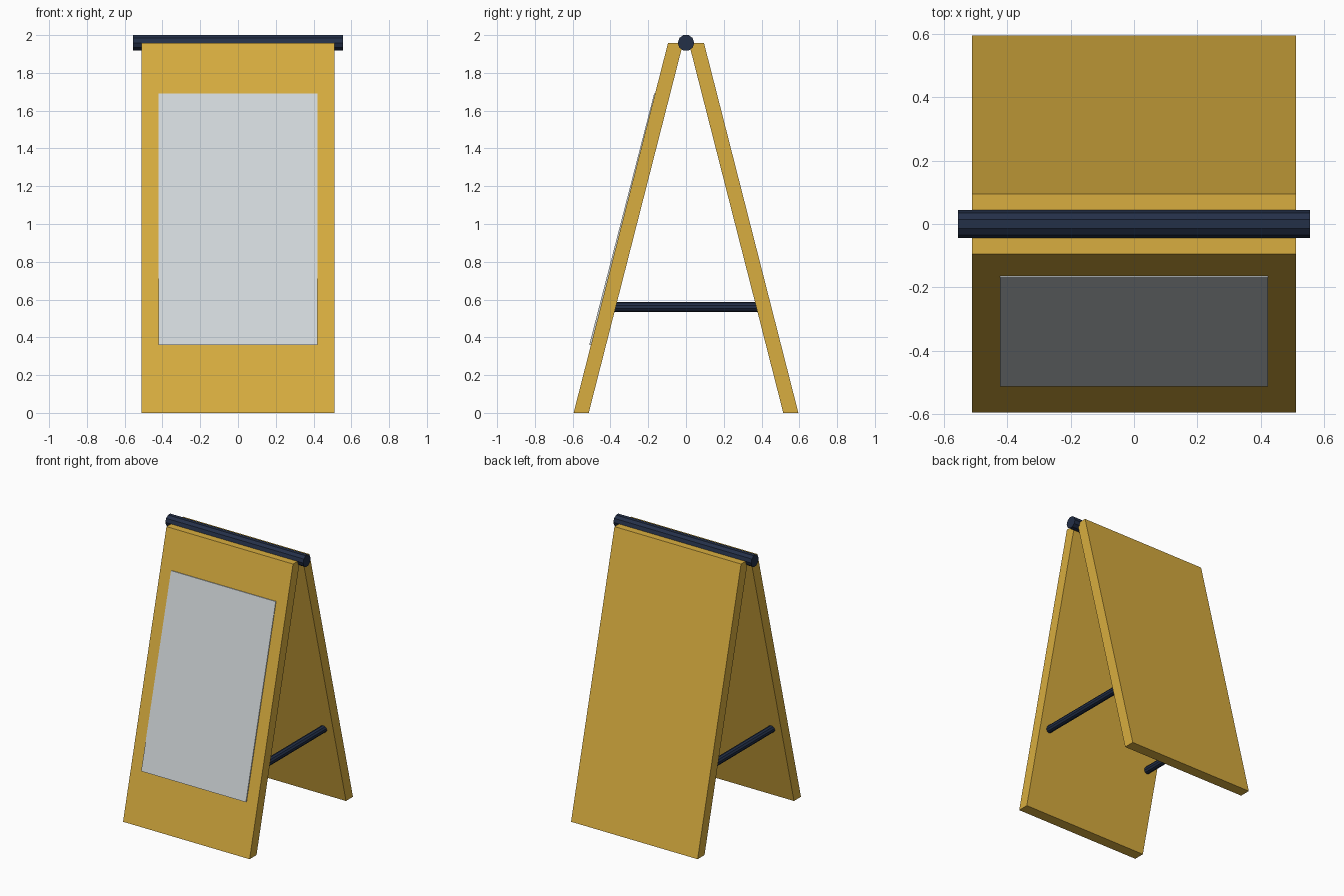
import bpy
import bmesh
from math import pi

cube = bpy.data.objects.get("Cube")
if cube:
    bpy.data.objects.remove(cube, do_unlink=True)


def make_material(name, rgb):
    mat = bpy.data.materials.new(name)
    mat.use_nodes = True
    color = (*rgb, 1)
    mat.diffuse_color = color
    mat.node_tree.nodes["Principled BSDF"].inputs["Base Color"].default_value = color
    return mat


yellow = make_material("golden yellow", (0.69, 0.42, 0.05))
navy = make_material("dark navy", (0.017, 0.029, 0.064))
pale = make_material("pale grey", (0.65, 0.69, 0.71))


def extrude_profile(name, profile, half_width, mat):
    """Sweep a (y, z) outline along x, centred on x = 0."""
    bm = bmesh.new()
    face = bm.faces.new([bm.verts.new((-half_width, y, z)) for y, z in profile])
    swept = bmesh.ops.extrude_face_region(bm, geom=[face])
    verts = [g for g in swept["geom"] if isinstance(g, bmesh.types.BMVert)]
    bmesh.ops.translate(bm, verts=verts, vec=(2 * half_width, 0, 0))
    bmesh.ops.recalc_face_normals(bm, faces=bm.faces)
    mesh = bpy.data.meshes.new(name)
    bm.to_mesh(mesh)
    bm.free()
    mesh.materials.append(mat)
    obj = bpy.data.objects.new(name, mesh)
    bpy.context.collection.objects.link(obj)


def rod(name, radius, length, location, rotation):
    bpy.ops.mesh.primitive_cylinder_add(vertices=10, radius=radius, depth=length,
                                        location=location, rotation=rotation)
    obj = bpy.context.object
    obj.name = name
    obj.data.materials.append(navy)


# Leaning boards, level at the top and bottom
FOOT, HEAD, THICK, TOP = 0.595, 0.095, 0.08, 1.959


def face_y(z):
    return FOOT + (HEAD - FOOT) * z / TOP


for name, side in (("front_board", -1), ("back_board", 1)):
    outline = [(FOOT, 0), (HEAD, TOP), (HEAD - THICK, TOP), (FOOT - THICK, 0)]
    extrude_profile(name, [(side * y, z) for y, z in outline], 0.51, yellow)

# Thin poster plate on the front board
low, high = 0.36, 1.69
extrude_profile("poster_panel", [
    (-face_y(low) - 0.009, low), (-face_y(high) - 0.005, high),
    (-face_y(high), high), (-face_y(low), low)], 0.422, pale)

# Hinge bar across the top
rod("hinge_bar", 0.0435, 1.11, (0, 0, TOP), (0, pi / 2, 0))

# Spreader rods between the boards
for name, x in (("left_spreader", 0.43), ("right_spreader", -0.43)):
    rod(name, 0.026, 0.78, (x, 0, 0.56), (pi / 2, 0, 0))
